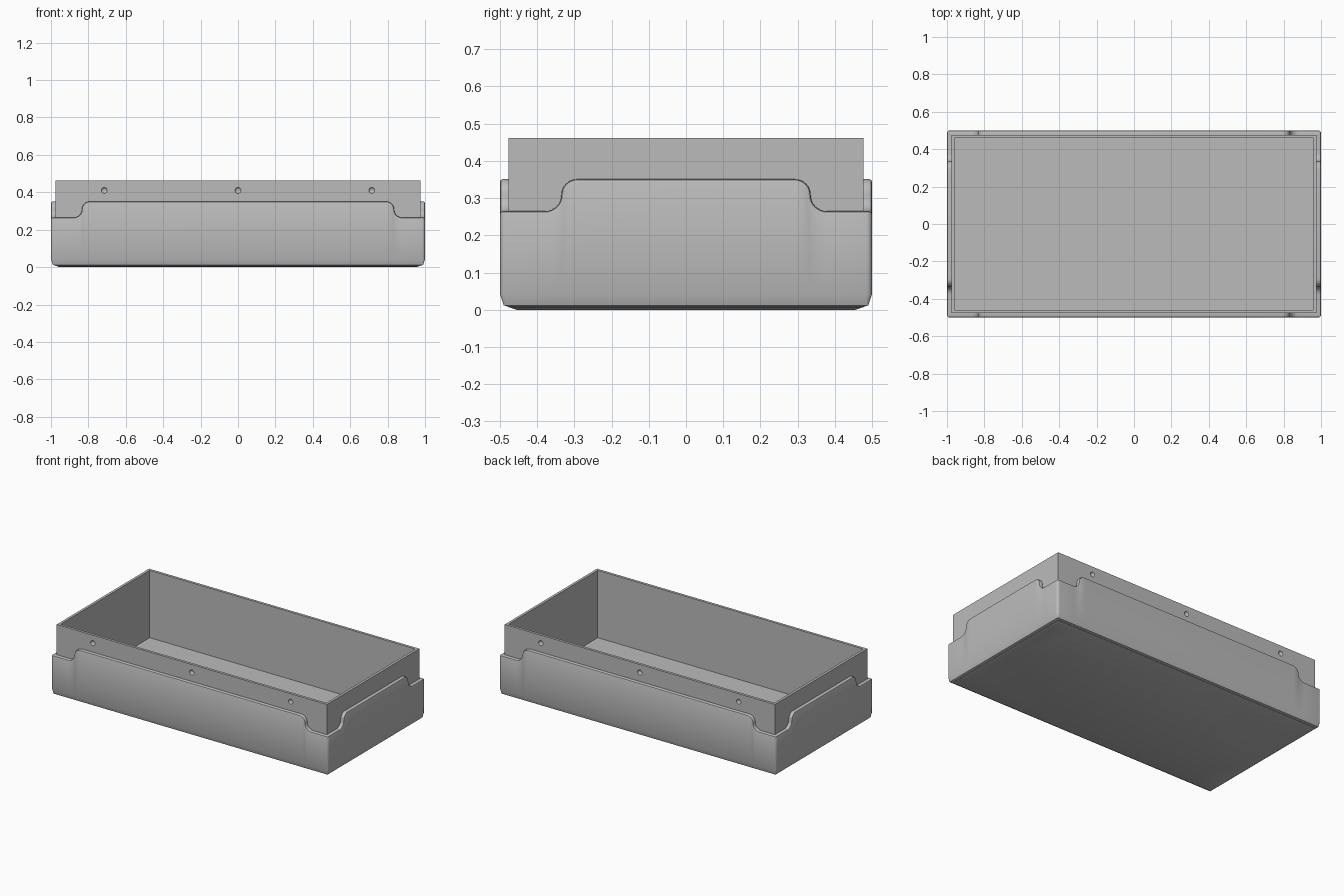
import bpy, bmesh
from math import sin, cos, pi

cube = bpy.data.objects.get("Cube")
if cube:
    bpy.data.objects.remove(cube, do_unlink=True)

grey = bpy.data.materials.new("plain grey")
grey.use_nodes = True
colour = (0.5, 0.5, 0.5, 1)
grey.diffuse_color = colour
grey.node_tree.nodes["Principled BSDF"].inputs["Base Color"].default_value = colour

HX, HY = 1.0, 0.5          # half size of the outer shell
LEDGE, TOP = 0.265, 0.351  # shell height at corners and along the sides
GAP = 0.023                # shell thickness
RIM = 0.008                # rounding of the shell's upper edge
CORNER = 0.015             # rounding of the upright corners


def make_object(name, bm):
    mesh = bpy.data.meshes.new(name)
    bm.to_mesh(mesh)
    bm.free()
    obj = bpy.data.objects.new(name, mesh)
    bpy.context.collection.objects.link(obj)
    mesh.materials.append(grey)
    return obj


def finish(obj):
    bpy.ops.object.select_all(action='DESELECT')
    obj.select_set(True)
    bpy.context.view_layer.objects.active = obj
    for mod in list(obj.modifiers):
        bpy.ops.object.modifier_apply(modifier=mod.name)
    bpy.ops.object.shade_smooth_by_angle(angle=pi / 6)


def s_curve(steps=8):
    """Shell edge near a corner: distance from corner, height, edge normal."""
    r, mid, centre = (TOP - LEDGE) / 2, (TOP + LEDGE) / 2, 0.165
    pts = []
    for i in range(steps + 1):
        t = pi / 2 * i / steps
        pts.append((centre + r - r * sin(t), mid + r * cos(t), -sin(t), cos(t)))
    for i in range(1, steps + 1):
        t = pi / 2 * i / steps
        pts.append((centre - r + r * cos(t), mid - r * sin(t), -cos(t), sin(t)))
    return pts


# Outer shell: one quarter swept around its corner, then mirrored
# column = position, height, edge normal in x, y, z
columns = [(0, -HY, TOP, 0, 0, 1)]
columns += [(HX - u, -HY, z, -nu, 0, nz) for u, z, nu, nz in s_curve()]
for i in range(5):
    a = pi / 2 * i / 4
    columns.append((HX - CORNER + CORNER * sin(a), -HY + CORNER - CORNER * cos(a),
                    LEDGE, 0, 0, 1))
columns += [(HX, -HY + u, z, 0, nu, nz) for u, z, nu, nz in reversed(s_curve())]
columns.append((HX, 0, TOP, 0, 0, 1))


def column_points(x, y, z, nx, ny, nz):
    def inset(px, py, pz, d):
        return (min(px, HX - d), max(py, -HY + d), pz)
    pts = [inset(x, y, h, d) for d, h in ((0.045, 0), (0.01, 0.012), (0, 0.042))]
    for back, d in ((RIM, 0), (RIM * 0.3, RIM * 0.3), (0, RIM), (0, GAP)):
        pts.append(inset(x - nx * back, y - ny * back, z - nz * back, d))
    return pts


bm = bmesh.new()
grid = [[bm.verts.new(p) for p in column_points(*c)] for c in columns]
for a, b in zip(grid, grid[1:]):
    for j in range(len(a) - 1):
        bm.faces.new((a[j], b[j], b[j + 1], a[j + 1]))
middle = bm.verts.new((0, 0, 0))
bm.faces.new([middle] + [c[0] for c in reversed(grid)])
bmesh.ops.remove_doubles(bm, verts=bm.verts, dist=0.0001)
shell = make_object("outer_shell", bm)
mirror = shell.modifiers.new("mirror", 'MIRROR')
mirror.use_axis = (True, True, False)
finish(shell)

# Inner tray: nested rectangles joined into an open box
bm = bmesh.new()
loops = []
for d, z in ((GAP, 0.006), (GAP, 0.462), (0.04, 0.462), (0.04, 0.022)):
    x, y = HX - d, HY - d
    loops.append([bm.verts.new((sx * x, sy * y, z))
                  for sx, sy in ((-1, -1), (1, -1), (1, 1), (-1, 1))])
for lo, hi in zip(loops, loops[1:]):
    for k in range(4):
        m = (k + 1) % 4
        bm.faces.new((lo[k], lo[m], hi[m], hi[k]))
bm.faces.new(loops[0][::-1])
bm.faces.new(loops[-1])
tray = make_object("inner_tray", bm)

# Shallow round dimples along the front and back of the tray
bm = bmesh.new()
for side in (-1, 1):
    for x in (-0.715, 0, 0.715):
        ball = bmesh.ops.create_uvsphere(bm, u_segments=20, v_segments=12, radius=0.016)
        bmesh.ops.scale(bm, vec=(1, 0.7, 1), verts=ball["verts"])
        bmesh.ops.translate(bm, vec=(x, side * (HY - GAP), 0.41), verts=ball["verts"])
cutter = make_object("dimple_cutter", bm)
cutter.hide_render = True
cut = tray.modifiers.new("dimples", 'BOOLEAN')
cut.operation = 'DIFFERENCE'
cut.solver = 'EXACT'
cut.object = cutter
finish(tray)
bpy.data.objects.remove(cutter, do_unlink=True)
